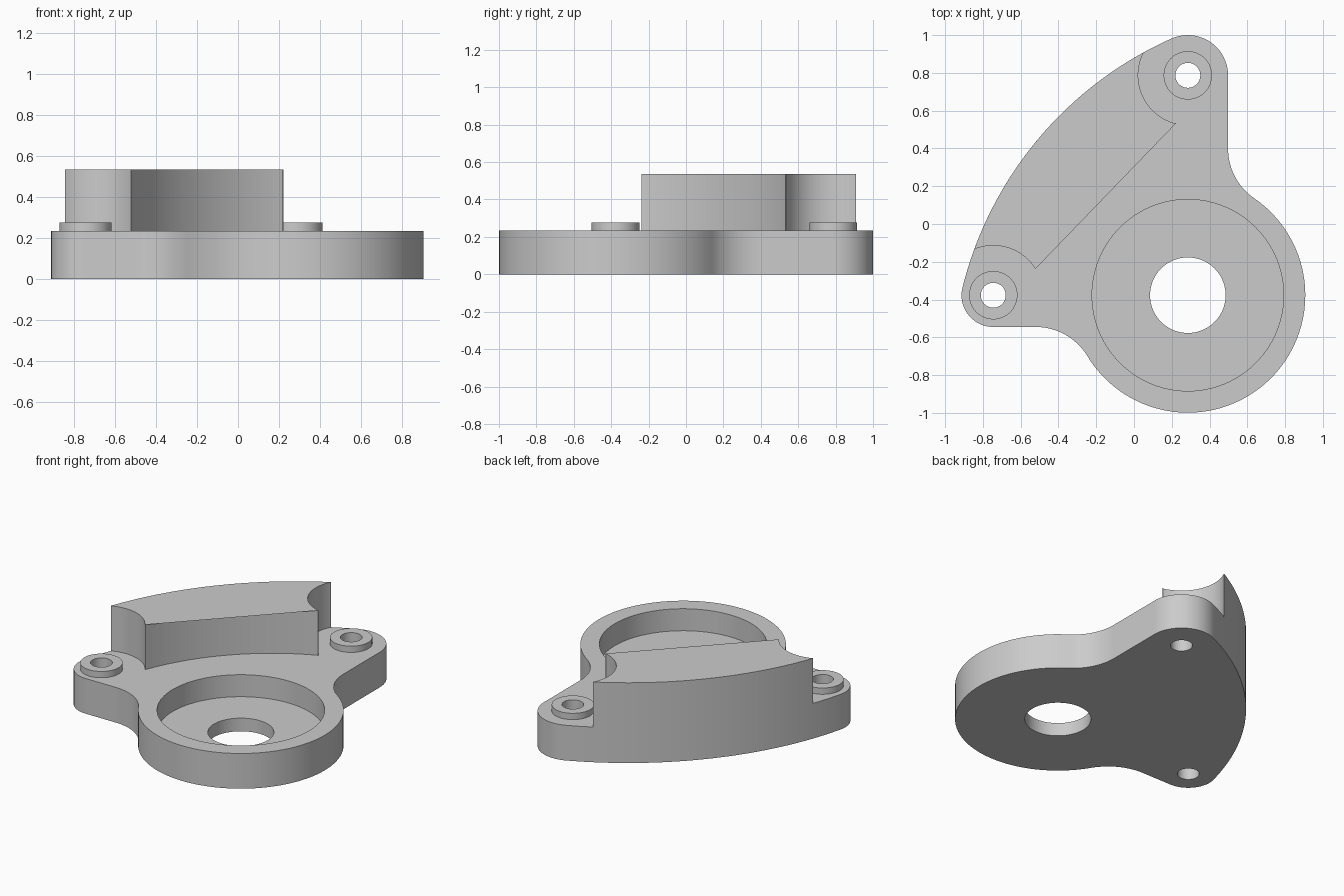
import bpy, bmesh, math
from mathutils import Vector

cube = bpy.data.objects.get("Cube")
if cube:
    bpy.data.objects.remove(cube, do_unlink=True)

# Single metal colour
grey = bpy.data.materials.new("plain grey")
grey.use_nodes = True
grey.diffuse_color = (0.6, 0.6, 0.6, 1)
grey.node_tree.nodes["Principled BSDF"].inputs["Base Color"].default_value = (0.6, 0.6, 0.6, 1)

# Main dimensions
HUB, HUB_R = Vector((0.285, -0.377)), 0.622
TOP, TOP_R = Vector((0.285, 0.787)), 0.213
SIDE, SIDE_R = Vector((-0.745, -0.377)), 0.168
BACK_R, INNER_R, FILLET, NOTCH = 1.96, 1.37, 0.32, 0.263
PLATE_H, BOSS_H, WALL_H, FLOOR_H = 0.235, 0.277, 0.536, 0.088


def meet(c1, r1, c2, r2, side):
    """Crossing of two circles, on the left (1) or right (-1) of c1 to c2."""
    d = c2 - c1
    a = (r1 * r1 - r2 * r2 + d.length_squared) / (2 * d.length)
    h = math.sqrt(r1 * r1 - a * a)
    u = d.normalized()
    return c1 + u * a + Vector((-u.y, u.x)) * h * side


def arc(c, r, start, end, ccw=True, step=math.radians(4)):
    """Points round c from the direction of start to that of end."""
    a, b = (math.atan2(p.y - c.y, p.x - c.x) for p in (start, end))
    sweep = (b - a) % math.tau if ccw else -((a - b) % math.tau)
    n = max(8, math.ceil(abs(sweep) / step))
    return [c + r * Vector((math.cos(a + sweep * i / n), math.sin(a + sweep * i / n)))
            for i in range(n + 1)]


def prism(name, points, low, high):
    """Upright solid with the given outline."""
    loop = [p for i, p in enumerate(points) if (p - points[i - 1]).length > 1e-4]
    bm = bmesh.new()
    face = bm.faces.new([bm.verts.new((p.x, p.y, low)) for p in loop])
    out = bmesh.ops.extrude_face_region(bm, geom=[face])["geom"]
    bmesh.ops.translate(bm, vec=(0, 0, high - low),
                        verts=[v for v in out if isinstance(v, bmesh.types.BMVert)])
    bmesh.ops.recalc_face_normals(bm, faces=bm.faces)
    mesh = bpy.data.meshes.new(name)
    bm.to_mesh(mesh)
    bm.free()
    mesh.materials.append(grey)
    obj = bpy.data.objects.new(name, mesh)
    bpy.context.collection.objects.link(obj)
    return obj


def disc(name, c, r, low, high, n=96):
    ring = [c + r * Vector((math.cos(math.tau * i / n), math.sin(math.tau * i / n)))
            for i in range(n)]
    return prism(name, ring, low, high)


def cut(obj, cutters):
    for cutter in cutters:
        cutter.hide_render = True
        mod = obj.modifiers.new("cut", "BOOLEAN")
        mod.operation, mod.solver, mod.object = "DIFFERENCE", "EXACT", cutter
    graph = bpy.context.evaluated_depsgraph_get()
    mesh = bpy.data.meshes.new_from_object(obj.evaluated_get(graph))
    obj.modifiers.clear()
    obj.data = mesh


# Centres of the tangent arcs
back = meet(SIDE, BACK_R - SIDE_R, TOP, BACK_R - TOP_R, -1)
reach = HUB_R + FILLET
fx = TOP.x + TOP_R + FILLET
right_fillet = Vector((fx, HUB.y + math.sqrt(reach ** 2 - (fx - HUB.x) ** 2)))
fy = SIDE.y - SIDE_R - FILLET
left_fillet = Vector((HUB.x - math.sqrt(reach ** 2 - (fy - HUB.y) ** 2), fy))
top_tangent = TOP + (TOP - back).normalized() * TOP_R
side_tangent = SIDE + (SIDE - back).normalized() * SIDE_R
east, north = Vector((1, 0)), Vector((0, 1))

# Base plate outline, anticlockwise from the hub
outline = (arc(HUB, HUB_R, left_fillet, right_fillet)
           + arc(right_fillet, FILLET, HUB, right_fillet - east, False)
           + arc(TOP, TOP_R, TOP + east, top_tangent)
           + arc(back, BACK_R, top_tangent, side_tangent, step=math.radians(1))
           + arc(SIDE, SIDE_R, side_tangent, SIDE - north)
           + arc(left_fillet, FILLET, left_fillet + north, HUB, False))
plate = prism("base_plate", outline, 0, PLATE_H)

# Curved wall, scooped around the screw bosses
outer_a = meet(back, BACK_R, TOP, NOTCH, 1)
outer_b = meet(back, BACK_R, SIDE, NOTCH, -1)
inner_a, inner_b = Vector((0.222, 0.535)), Vector((-0.522, -0.238))
inner = meet(inner_a, INNER_R, inner_b, INNER_R, 1)
wall = prism("curved_wall",
             arc(back, BACK_R, outer_a, outer_b, step=math.radians(1))
             + arc(SIDE, NOTCH, outer_b, inner_b, False)
             + arc(inner, INNER_R, inner_b, inner_a, False, math.radians(1))
             + arc(TOP, NOTCH, inner_a, outer_a, False), PLATE_H, WALL_H)

# Screw bosses
bosses = [disc(name, c, 0.128, PLATE_H, BOSS_H, 64)
          for name, c in (("back_boss", TOP), ("side_boss", SIDE))]

# Pocket, bore and screw holes
holes = [disc("screw_hole_cutter", c, 0.066, -0.1, 1, 48) for c in (TOP, SIDE)]
hub_cuts = [disc("pocket_cutter", HUB, 0.507, FLOOR_H, 1),
            disc("bore_cutter", HUB, 0.2, -0.1, 1)]
cut(plate, holes + hub_cuts)
for boss, hole in zip(bosses, holes):
    cut(boss, [hole])
for cutter in holes + hub_cuts:
    bpy.data.objects.remove(cutter, do_unlink=True)

# Smooth curved sides, crisp rims
bpy.ops.object.select_all(action="DESELECT")
for obj in [plate, wall] + bosses:
    obj.select_set(True)
bpy.context.view_layer.objects.active = plate
bpy.ops.object.shade_smooth_by_angle(angle=math.radians(30))
